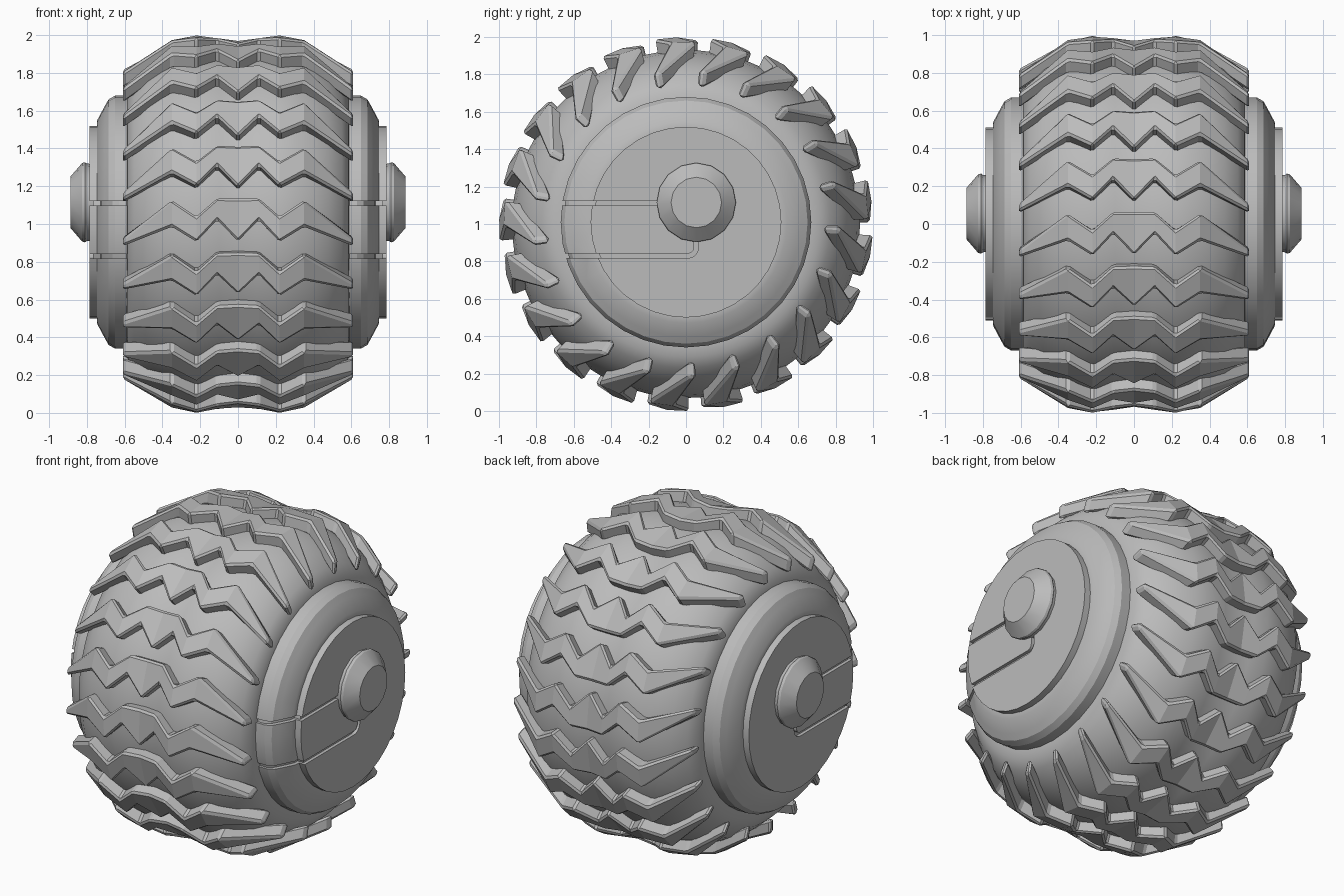
import bpy, bmesh, math
from mathutils import Vector

cube = bpy.data.objects.get("Cube")
if cube:
    bpy.data.objects.remove(cube)

grey = bpy.data.materials.new("plain grey")
grey.use_nodes = True
grey.diffuse_color = (0.5, 0.5, 0.5, 1)
grey.node_tree.nodes["Principled BSDF"].inputs["Base Color"].default_value = (0.5, 0.5, 0.5, 1)


def finish(name, bm, smooth_angle=None):
    bmesh.ops.recalc_face_normals(bm, faces=bm.faces)
    mesh = bpy.data.meshes.new(name)
    bm.to_mesh(mesh)
    bm.free()
    mesh.materials.append(grey)
    obj = bpy.data.objects.new(name, mesh)
    bpy.context.collection.objects.link(obj)
    if smooth_angle:
        bpy.ops.object.select_all(action='DESELECT')
        obj.select_set(True)
        bpy.context.view_layer.objects.active = obj
        bpy.ops.object.shade_smooth_by_angle(angle=math.radians(smooth_angle))
    return obj


def loft(bm, rings):
    """Skin closed rings in order and cap both ends."""
    loops = [[bm.verts.new(p) for p in ring] for ring in rings]
    n = len(loops[0])
    for a, b in zip(loops, loops[1:]):
        for i in range(n):
            j = (i + 1) % n
            bm.faces.new((a[i], a[j], b[j], b[i]))
    bm.faces.new(loops[0])
    bm.faces.new(loops[-1][::-1])


def point(x, radius, angle, cy=0, cz=1):
    return Vector((x, cy - radius * math.cos(angle), cz + radius * math.sin(angle)))


def lathe(name, profile, sides, smooth_angle, cy=0, cz=1):
    bm = bmesh.new()
    loft(bm, [[point(x, r, math.tau * i / sides, cy, cz) for i in range(sides)]
              for x, r in profile])
    return finish(name, bm, smooth_angle)


def both_sides(half):
    """Mirror a profile in x, keeping any centre point single."""
    return [(-x, r) for x, r in reversed(half) if x > 0] + half


# Tyre carcass
tyre = [(0, .905), (.1, .92), (.2, .93), (.3, .915), (.4, .88), (.48, .835),
        (.55, .77), (.585, .71), (.59, .65)]
lathe("tyre_body", both_sides(tyre), 84, 40)

# Zigzag tread lugs: x, lower angle, upper angle, outer radius
stations = [(0, 0, .235, .972), (.11, .118, .235, .985), (.22, 0, .135, 1),
            (.35, .08, .225, .975), (.61, -.05, .0, .82)]
stations = [(-x, a, b, r) for x, a, b, r in stations[:0:-1]] + stations
LUGS = 21
bm = bmesh.new()
for k in range(LUGS):
    turn = -.095 + math.tau * k / LUGS
    loft(bm, [[point(x, r - .085, turn + lo), point(x, r, turn + lo),
               point(x, r, turn + hi), point(x, r - .085, turn + hi)]
              for x, lo, hi, r in stations])
lugs = finish("tread_lugs", bm)
bevel = lugs.modifiers.new("soft edges", 'BEVEL')
bevel.width = .012
bevel.segments = 1
bevel.limit_method = 'ANGLE'
bevel.angle_limit = math.radians(40)

# Hub shell, with a slightly smaller core that forms the groove floor
HUB_Z = 1.01
hub = [(.5, .67), (.65, .67), (.685, .65), (.705, .615), (.745, .54), (.747, .51), (.787, .51)]
shell = lathe("hub", both_sides(hub), 36, 25, cz=HUB_Z)
core = [(x - .02, r - .015) for x, r in hub]
lathe("hub_core", both_sides(core), 36, 25, cz=HUB_Z)


# Grooves cut through the shell along two paths on the hub face
def groove(path, width=.024):
    pts = [Vector(p) for p in path]
    left, right = [], []
    for i, p in enumerate(pts):
        d = (pts[min(i + 1, len(pts) - 1)] - pts[max(i - 1, 0)]).normalized()
        side = Vector((-d.y, d.x)) * width / 2
        left.append(p + side)
        right.append(p - side)
    outline = left + right[::-1]
    bm = bmesh.new()
    loft(bm, [[Vector((x, p.x, p.y)) for p in outline] for x in (-1, 1)])
    cutter = finish("groove_cutter", bm)
    cutter.hide_render = True
    cut = shell.modifiers.new("groove", 'BOOLEAN')
    cut.object = cutter
    cut.operation = 'DIFFERENCE'
    cut.solver = 'EXACT'
    bpy.ops.object.select_all(action='DESELECT')
    shell.select_set(True)
    bpy.context.view_layer.objects.active = shell
    bpy.ops.object.modifier_apply(modifier=cut.name)
    bpy.data.objects.remove(cutter)


corner = [(.01 + .045 * math.sin(a), .875 - .045 * math.cos(a))
          for a in (math.radians(d) for d in range(0, 91, 15))]
groove([(-.9, 1.11), (-.05, 1.11)])
groove([(-.9, .83)] + corner + [(.055, 1.0)])

# Off-centre axle caps
for side, name in ((1, "left_axle_cap"), (-1, "right_axle_cap")):
    cap = [(.75, .2), (.8, .205), (.81, .212), (.825, .208), (.888, .135)]
    lathe(name, [(side * x, r) for x, r in cap], 16, 25, cy=.055, cz=1.115)
